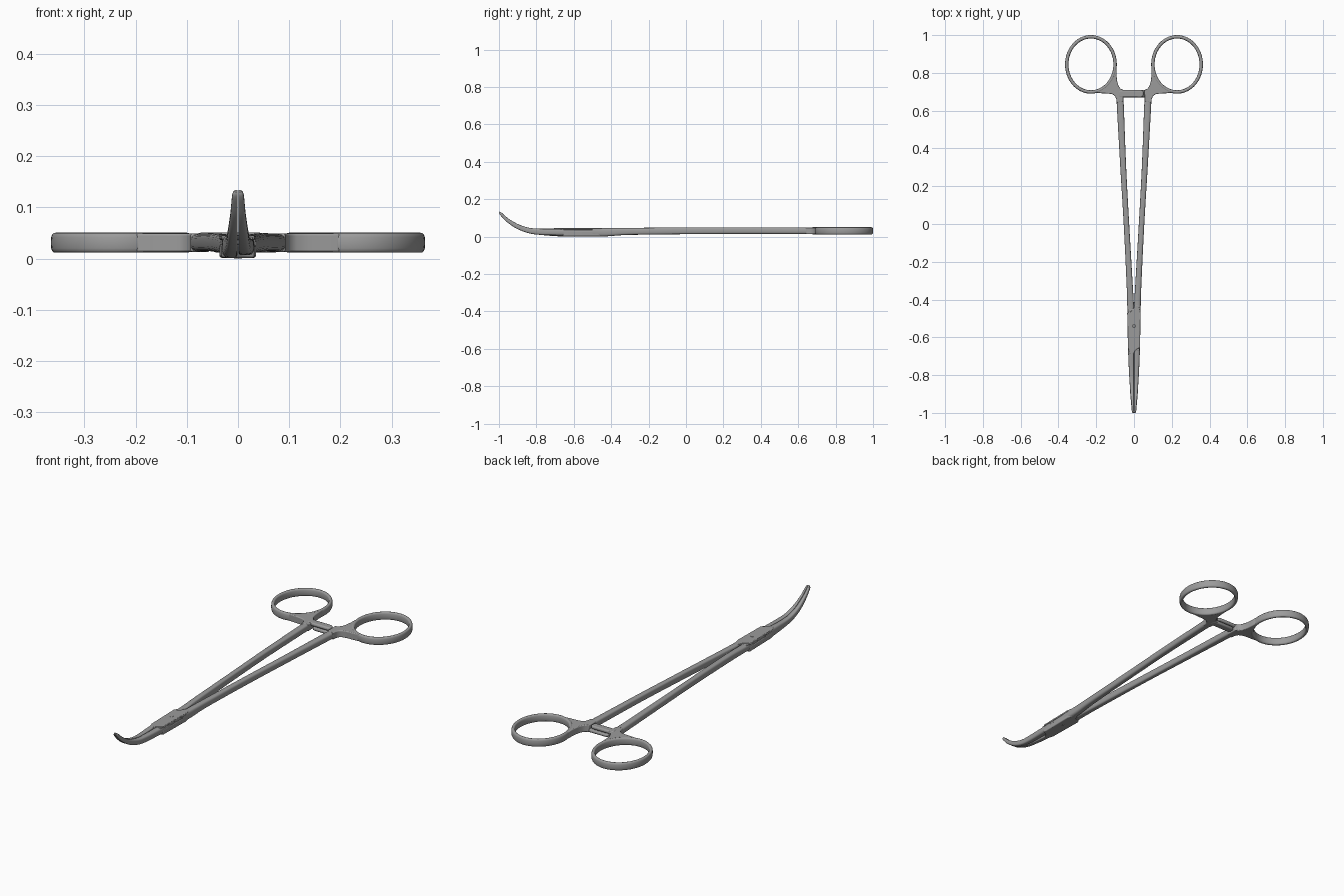
import bpy, bmesh, math
from mathutils import Vector

if "Cube" in bpy.data.objects:
    bpy.data.objects.remove(bpy.data.objects["Cube"])

steel = bpy.data.materials.new("dark_steel")
steel.diffuse_color = (0.33, 0.33, 0.33, 1)
steel.use_nodes = True
steel.node_tree.nodes["Principled BSDF"].inputs["Base Color"].default_value = steel.diffuse_color


def finish(name, bm, bevel=0.0):
    bmesh.ops.recalc_face_normals(bm, faces=bm.faces)
    me = bpy.data.meshes.new(name)
    bm.to_mesh(me)
    bm.free()
    me.materials.append(steel)
    ob = bpy.data.objects.new(name, me)
    bpy.context.collection.objects.link(ob)
    if bevel:
        m = ob.modifiers.new("bevel", 'BEVEL')
        m.width, m.segments = bevel, 3
        m.limit_method, m.angle_limit = 'ANGLE', math.radians(50)
    bpy.ops.object.select_all(action='DESELECT')
    ob.select_set(True)
    bpy.context.view_layer.objects.active = ob
    bpy.ops.object.shade_smooth_by_angle(angle=math.radians(40))
    return ob


def spow(v, e):
    return math.copysign(abs(v) ** e, v)


def skin(name, loops, closed=False):
    bm = bmesh.new()
    rows = [[bm.verts.new(p) for p in lp] for lp in loops]
    n = len(rows[0])
    for i in range(len(rows) if closed else len(rows) - 1):
        a, b = rows[i], rows[(i + 1) % len(rows)]
        for j in range(n):
            bm.faces.new((a[j], a[(j + 1) % n], b[(j + 1) % n], b[j]))
    if not closed:
        bm.faces.new(rows[0])
        bm.faces.new(rows[-1])
    return finish(name, bm)


def smooth_stations(st, k=6):
    out = []
    for i in range(len(st) - 1):
        p = [st[max(i - 1, 0)], st[i], st[i + 1], st[min(i + 2, len(st) - 1)]]
        for s in range(k):
            t = s / k
            out.append([0.5 * (2 * b + (c - a) * t + (2 * a - 5 * b + 4 * c - d) * t * t
                               + (3 * b - a - 3 * c + d) * t ** 3) for a, b, c, d in zip(*p)])
    return out + [list(st[-1])]


def loft(name, stations, sx, inner=0.55, n=24):
    """Stations are x, y, z, half width, half height; section stays square to the yz path."""
    st = smooth_stations(stations)
    loops = []
    for i, (x, y, z, w, h) in enumerate(st):
        a, b = st[max(i - 1, 0)], st[min(i + 1, len(st) - 1)]
        t = Vector((0, b[1] - a[1], b[2] - a[2])).normalized()
        up = Vector((0, -t.z, t.y))
        if up.z < 0:
            up = -up
        lp = []
        for j in range(n):
            c, s = math.cos(math.tau * j / n), math.sin(math.tau * j / n)
            e = inner if c < 0 else 0.65
            lp.append(Vector((sx * (x + w * spow(c, e)), y, z)) + up * h * spow(s, e))
        loops.append(lp)
    return skin(name, loops)


def prism(name, pts, z0, z1, bevel, sx=1):
    bm = bmesh.new()
    f = bm.faces.new([bm.verts.new((sx * x, y, z0)) for x, y in pts])
    r = bmesh.ops.extrude_face_region(bm, geom=[f])
    bmesh.ops.translate(bm, vec=(0, 0, z1 - z0),
                        verts=[v for v in r['geom'] if isinstance(v, bmesh.types.BMVert)])
    return finish(name, bm, bevel)


CX, CY, RX, RY, RZ = 0.228, 0.845, 0.128, 0.146, 0.031

for side, sx in (("right", 1), ("left", -1)):
    # finger ring: flat band swept round an ellipse
    loops = []
    for i in range(72):
        a = math.tau * i / 72
        c, s = math.cos(a), math.sin(a)
        nrm = Vector((c * RY, s * RX)).normalized()
        lp = []
        for j in range(16):
            b = math.tau * j / 16
            u, v = 0.009 * spow(math.cos(b), 0.75), 0.0195 * spow(math.sin(b), 0.6)
            lp.append((sx * (CX + RX * c + nrm.x * u), CY + RY * s + nrm.y * u, RZ + v))
        loops.append(lp)
    skin(side + "_finger_ring", loops, closed=True)

    # web joining ring to shank
    arc = [(CX + RX * math.cos(math.radians(d)), CY + RY * math.sin(math.radians(d)))
           for d in range(258, 183, -6)]
    web = arc + [(0.093, 0.82), (0.093, 0.79), (0.089, 0.755), (0.082, 0.731), (0.071, 0.716),
                 (0.056, 0.71), (0.055, 0.65), (0.092, 0.64), (0.094, 0.662), (0.101, 0.678),
                 (0.114, 0.687), (0.14, 0.691), (0.17, 0.692), (0.198, 0.695)]
    prism(side + "_ring_web", web, RZ - 0.018, RZ + 0.018, 0.009, sx)

    # shank; the right one thickens to run flush into the box lock
    right = sx > 0
    end_z, end_h = (0.0237, 0.0218) if right else (0.025, 0.017)
    loft(side + "_shank", [(0.075, 0.70, 0.031, 0.017, 0.017), (0.073, 0.64, 0.031, 0.0185, 0.0175),
                           (0.057, 0.30, 0.032, 0.0155, 0.0175), (0.040, 0.0, 0.031, 0.0145, 0.018),
                           (0.024, -0.30, 0.028, 0.016, 0.0185), (0.0185, -0.42, end_z, 0.0175, end_h),
                           (0.018, -0.50, end_z, 0.017, end_h)], sx)

    # curved jaw, flat on the meeting face; the left one runs flush out of the box lock
    root_z, root_h = (0.024, 0.017) if right else (0.0237, 0.0215)
    jaw = [(-0.60, root_z, 0.032, root_h), (-0.69, root_z, 0.030, root_h),
           (-0.78, 0.026, 0.026, 0.0165), (-0.84, 0.033, 0.0225, 0.0145), (-0.90, 0.054, 0.019, 0.0125),
           (-0.95, 0.085, 0.0145, 0.010), (-0.98, 0.112, 0.012, 0.008), (-0.993, 0.126, 0.010, 0.0065),
           (-0.998, 0.132, 0.006, 0.003)]
    loft(side + "_jaw", [(0.0006 + w / 2, y, z, w / 2, h) for y, z, w, h in jaw], sx, inner=0.3)

# box lock: two outer plates around a recessed core
plate = [(-0.036, -0.468), (-0.018, -0.464), (-0.007, -0.455), (0.001, -0.435), (0.012, -0.43),
         (0.026, -0.43), (0.035, -0.47), (0.032, -0.655), (0.018, -0.661), (0.006, -0.67),
         (-0.001, -0.685), (-0.010, -0.69), (-0.022, -0.69), (-0.032, -0.655)]
prism("box_lock_top", plate, 0.036, 0.0455, 0.003)
prism("box_lock_bottom", plate, 0.0015, 0.028, 0.004)
prism("box_lock_core", [(-0.033, -0.45), (0.033, -0.45), (0.029, -0.67), (-0.029, -0.67)],
      0.010, 0.042, 0.002)

# pivot rivet
prism("pivot_rivet", [(0.008 * math.cos(math.tau * i / 24), -0.54 + 0.008 * math.sin(math.tau * i / 24))
                      for i in range(24)], 0.0005, 0.0465, 0.001)

# ratchet bars, overlapping at the middle with small locking teeth
bar = [(-0.08, 0.671), (0.038, 0.671), (0.045, 0.674), (0.050, 0.681), (0.050, 0.699),
       (0.045, 0.706), (0.038, 0.709), (-0.08, 0.709)]
prism("left_ratchet_bar", bar, 0.033, 0.0505, 0.007)
prism("right_ratchet_bar", bar, 0.012, 0.029, 0.007, -1)
for i in range(4):
    x = -0.03 + i * 0.018
    prism("ratchet_tooth_%d" % (i + 1), [(x, 0.68), (x + 0.009, 0.68), (x + 0.009, 0.70), (x, 0.70)],
          0.026, 0.036, 0.001)
